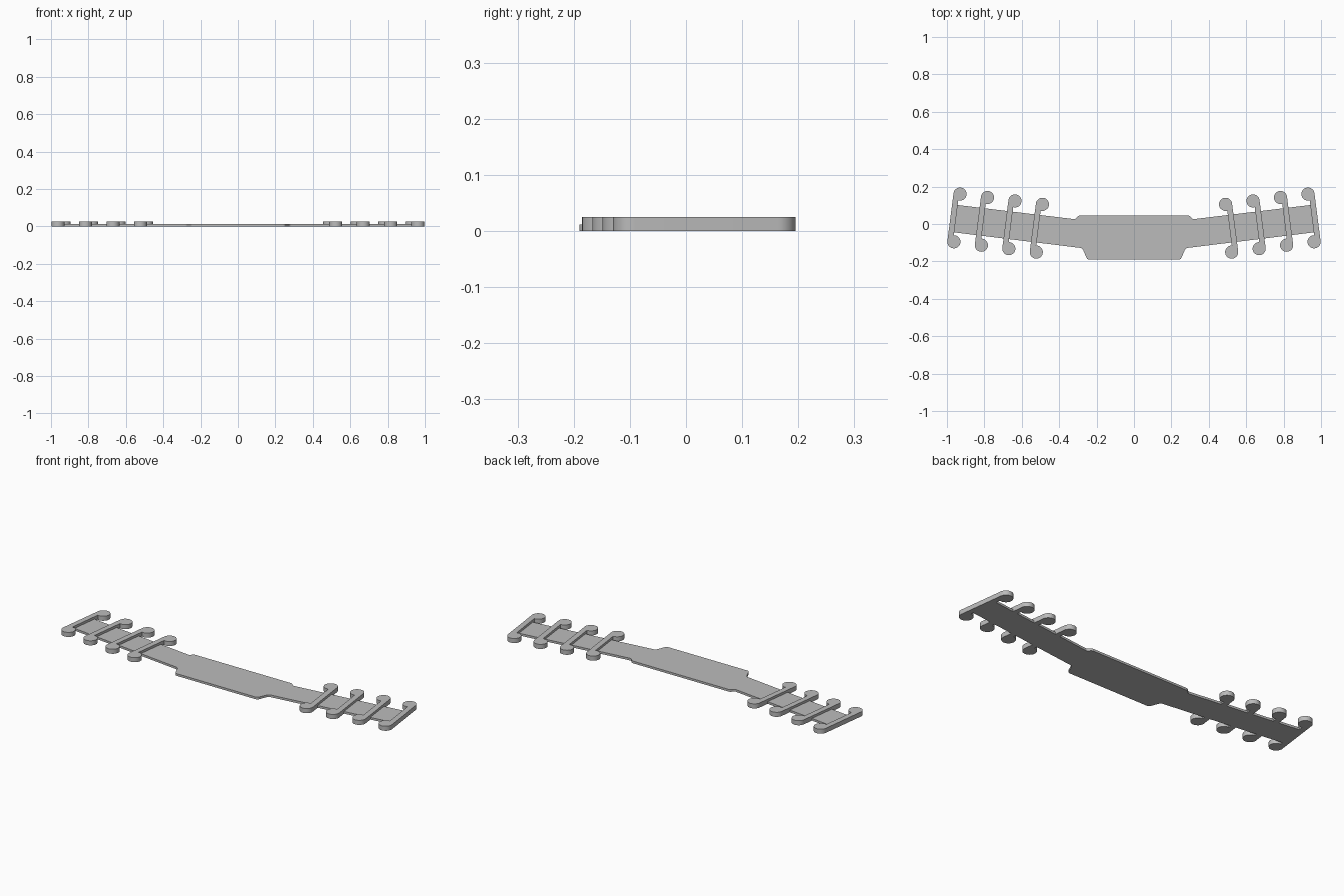
import bpy, bmesh, math
from mathutils import Matrix, Vector

cube = bpy.data.objects.get("Cube")
if cube:
    bpy.data.objects.remove(cube, do_unlink=True)

STRAP_T, HOOK_T = 0.012, 0.025
RADIUS, BAR_W, HALF = 0.035, 0.030, 0.1286
TILT = math.radians(7.3)

grey = bpy.data.materials.new("plain grey")
grey.use_nodes = True
colour = (0.5, 0.5, 0.5, 1)
grey.diffuse_color = colour
grey.node_tree.nodes["Principled BSDF"].inputs["Base Color"].default_value = colour


def plate(name, outline, height):
    """Extrude a flat outline upward from the ground."""
    bm = bmesh.new()
    face = bm.faces.new([bm.verts.new((p[0], p[1], 0)) for p in outline])
    out = bmesh.ops.extrude_face_region(bm, geom=[face])
    top = [v for v in out["geom"] if isinstance(v, bmesh.types.BMVert)]
    bmesh.ops.translate(bm, verts=top, vec=(0, 0, height))
    bmesh.ops.recalc_face_normals(bm, faces=bm.faces)
    mesh = bpy.data.meshes.new(name)
    bm.to_mesh(mesh)
    bm.free()
    mesh.materials.append(grey)
    obj = bpy.data.objects.new(name, mesh)
    bpy.context.collection.objects.link(obj)
    bpy.ops.object.select_all(action="DESELECT")
    obj.select_set(True)
    bpy.context.view_layer.objects.active = obj
    bpy.ops.object.shade_smooth_by_angle(angle=math.radians(30))
    return obj


def rounded(points, radius, steps=5):
    """Soften the corners of an outline with small curves."""
    result = []
    for i, p in enumerate(points):
        p = Vector(p)
        a = p + (Vector(points[i - 1]) - p).normalized() * radius
        b = p + (Vector(points[(i + 1) % len(points)]) - p).normalized() * radius
        for k in range(steps + 1):
            t = k / steps
            result.append(a * (1 - t) ** 2 + p * 2 * t * (1 - t) + b * t * t)
    return result


def arc(cy, start, end, steps=40):
    angles = [start + (end - start) * k / steps for k in range(steps + 1)]
    return [Vector((RADIUS * math.cos(a), cy + RADIUS * math.sin(a))) for a in angles]


# Bent strap with a wide middle panel
half = [(0.250, -0.190), (0.276, -0.129), (0.975, -0.043),
        (0.955, 0.103), (0.312, 0.025), (0.300, 0.045)]
outline = half + [(-x, y) for x, y in reversed(half)]
plate("strap", rounded(outline, 0.011), STRAP_T)

# Hook: a straight bar with a round knob at each end, both on its inner side
join = math.acos((RADIUS - BAR_W) / RADIUS)
hook = arc(HALF, 0, math.tau - join) + arc(-HALF, join, math.tau)
turn = Matrix.Rotation(TILT, 2)

for side, label in ((1, "left"), (-1, "right")):
    for i in range(4):
        centre = Vector((0.506 + 0.1468 * i, -0.0225 + 0.0183 * i))
        points = [turn @ p + centre for p in hook]
        plate(f"{label}_hook_{i + 1}", [(side * p.x, p.y) for p in points], HOOK_T)
